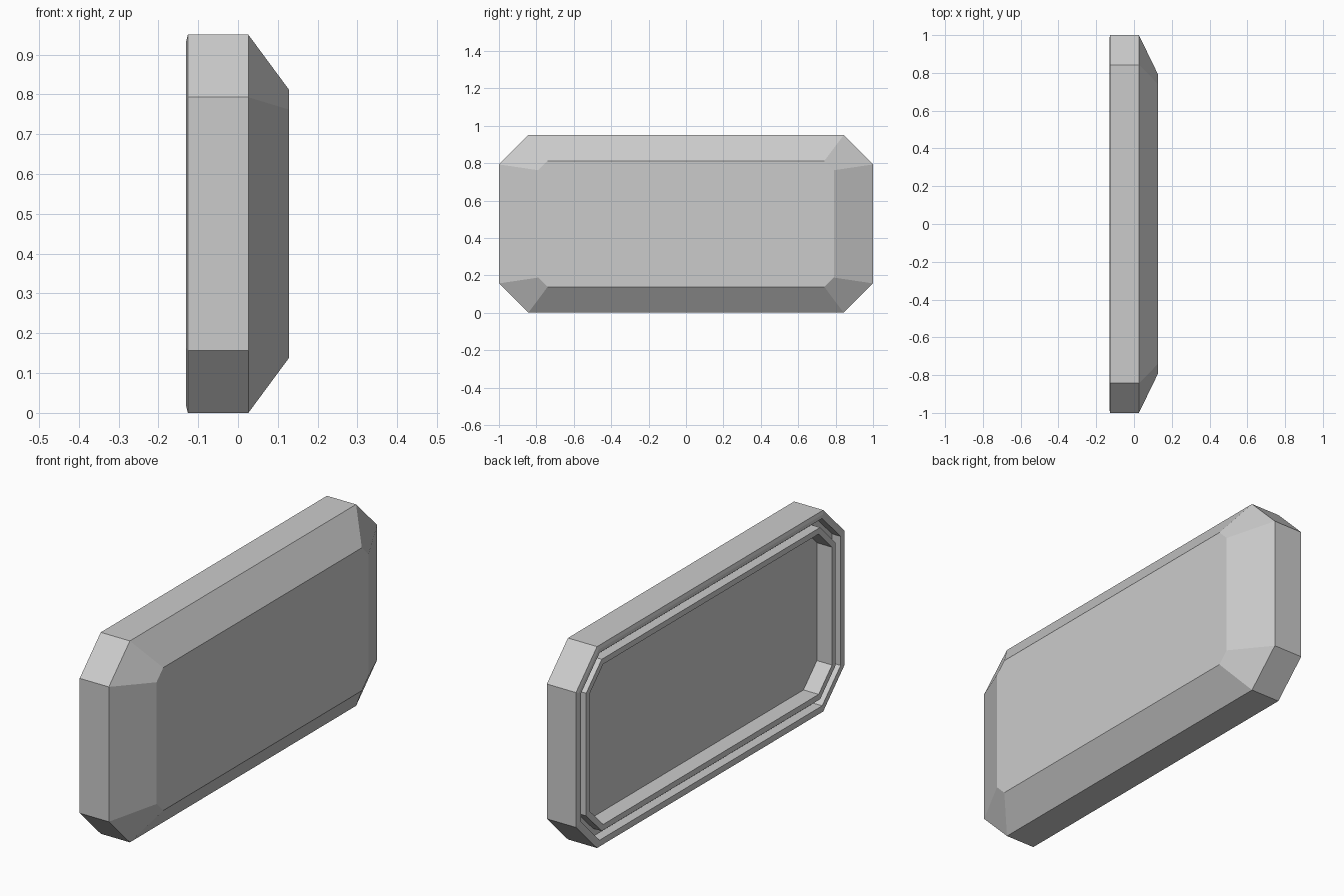
import bpy, bmesh

if "Cube" in bpy.data.objects:
    bpy.data.objects.remove(bpy.data.objects["Cube"])

HEIGHT = 0.95
MID = HEIGHT / 2


def octagon(bm, x, half_y, half_z, cut):
    """Chamfered rectangle in the YZ plane."""
    a, b = half_y - cut, half_z - cut
    pts = [(half_y, -b), (half_y, b), (a, half_z), (-a, half_z),
           (-half_y, b), (-half_y, -b), (-a, -half_z), (a, -half_z)]
    return [bm.verts.new((x, y, MID + z)) for y, z in pts]


def inset(x, d):
    """Outer outline offset inwards by d, with even wall thickness."""
    return (x, 1.0 - d, MID - d, 0.157 - 0.586 * d)


# Sections from the sloped front panel, round the rim, into the back recess
sections = [
    (0.128, 0.79, 0.337, 0.05),   # front panel
    inset(0.026, 0.0),            # side wall
    inset(-0.126, 0.0),
    inset(-0.130, 0.016),         # softened outer rim
    inset(-0.130, 0.033),
    inset(-0.085, 0.033),         # groove
    inset(-0.085, 0.070),
    inset(-0.130, 0.070),         # inner lip
    inset(-0.130, 0.097),
    inset(-0.051, 0.097),         # recess floor
]

bm = bmesh.new()
loops = [octagon(bm, *s) for s in sections]
for l0, l1 in zip(loops, loops[1:]):
    for i in range(8):
        j = (i + 1) % 8
        bm.faces.new((l0[i], l0[j], l1[j], l1[i]))
bm.faces.new(loops[0])
bm.faces.new(loops[-1])
bmesh.ops.recalc_face_normals(bm, faces=bm.faces)

mesh = bpy.data.meshes.new("panel_cover")
bm.to_mesh(mesh)
bm.free()
cover = bpy.data.objects.new("panel_cover", mesh)
bpy.context.collection.objects.link(cover)
